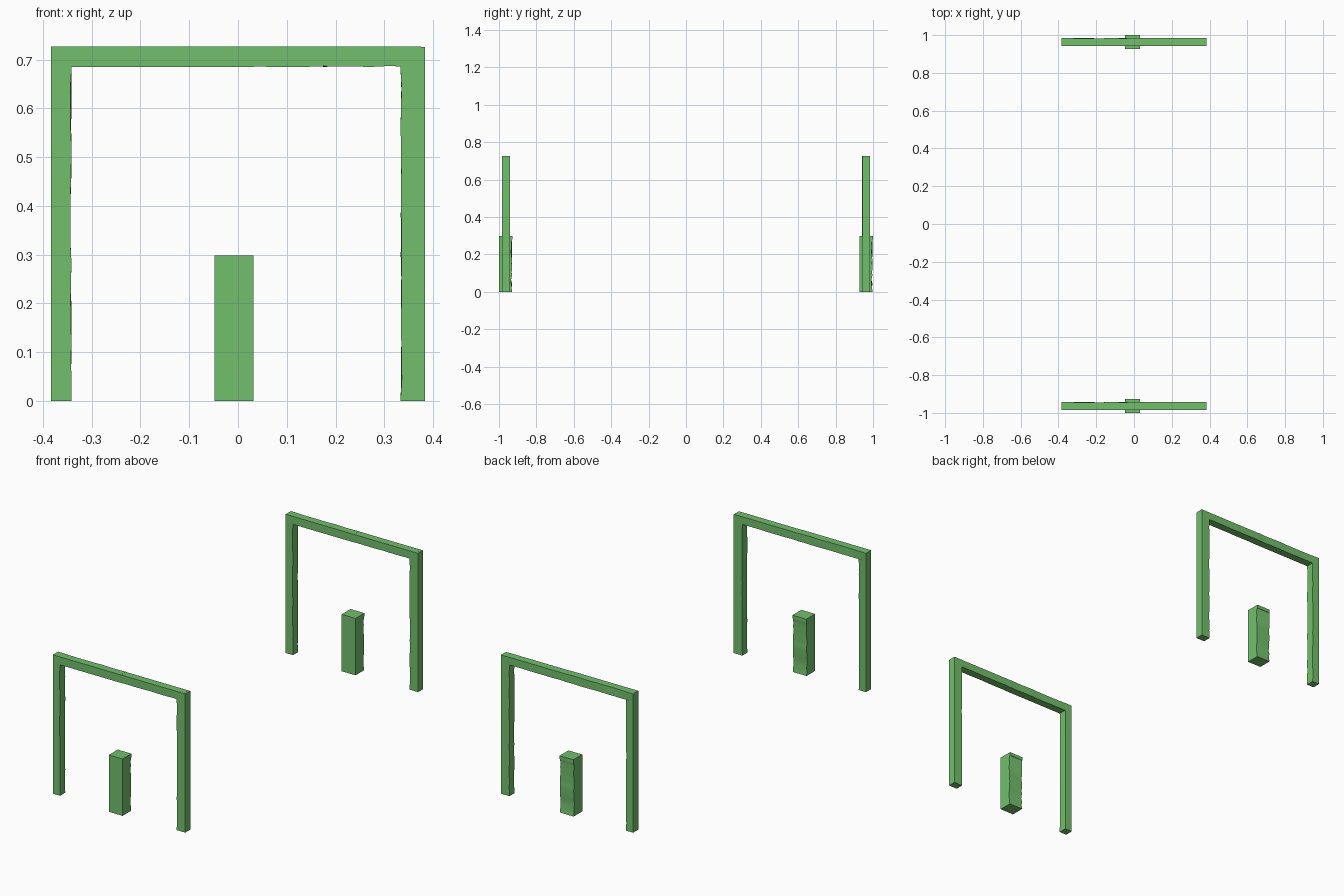
import bpy, bmesh, random
from mathutils import Vector

if "Cube" in bpy.data.objects:
    bpy.data.objects.remove(bpy.data.objects["Cube"])

random.seed(4)
green = bpy.data.materials.new("green_wood")
green.diffuse_color = (0.17, 0.52, 0.15, 1)
green.use_nodes = True
green.node_tree.nodes["Principled BSDF"].inputs["Base Color"].default_value = green.diffuse_color
SPACING = 1.927  # distance between the two identical goals


def beam(name, lo, hi, axis, rough=None, cuts=16, depth=0.003):
    """Box sliced along its long axis; rough = (axis, side) of the hewn face."""
    lo, hi = Vector(lo), Vector(hi)
    bm = bmesh.new()
    bmesh.ops.create_cube(bm, size=1)
    for v in bm.verts:
        v.co = Vector([lo[i] + (v.co[i] + 0.5) * (hi[i] - lo[i]) for i in range(3)])
    if rough:
        long_edges = [e for e in bm.edges
                      if abs(e.verts[0].co[axis] - e.verts[1].co[axis]) > 1e-4]
        bmesh.ops.subdivide_edges(bm, edges=long_edges, cuts=cuts, use_grid_fill=True)
        r, side = rough
        face = hi[r] if side > 0 else lo[r]
        for v in bm.verts:
            inner = lo[axis] + 1e-4 < v.co[axis] < hi[axis] - 1e-4
            if inner and abs(v.co[r] - face) < 1e-5:
                v.co[r] -= side * random.uniform(0, depth)
    mesh = bpy.data.meshes.new(name)
    bm.to_mesh(mesh)
    bm.free()
    mesh.materials.append(green)
    # same part at both ends of the field
    for label, dy in (("front", 0), ("back", SPACING)):
        ob = bpy.data.objects.new(label + "_" + name, mesh)
        ob.location.y = dy
        bpy.context.collection.objects.link(ob)


Y0, Y1 = -0.985, -0.942

# upright posts with hand-hewn inner faces
beam("left_post", (-0.383, Y0, 0), (-0.341, Y1, 0.686), 2, (0, 1))
beam("right_post", (0.333, Y0 + 0.001, 0), (0.383, Y1, 0.726), 2, (0, -1))

# crossbar made of two butted lengths
beam("crossbar_left", (-0.383, Y0, 0.685), (0.012, Y1, 0.727), 0, (1, 1), 10)
beam("crossbar_right", (0.012, Y0 + 0.001, 0.685), (0.375, Y1 - 0.001, 0.7265), 0, (2, -1), 10, 0.002)

# central stump with a rough back and a small cap
beam("stump", (-0.048, -1.0, 0), (0.032, -0.929, 0.28), 2, (1, 1), 12, 0.007)
beam("stump_cap", (-0.048, -1.0, 0.28), (0.032, -0.927, 0.298), 2)

# soft shading on the hewn faces
for ob in bpy.context.collection.objects:
    ob.select_set(True)
    bpy.context.view_layer.objects.active = ob
bpy.ops.object.shade_smooth_by_angle()
